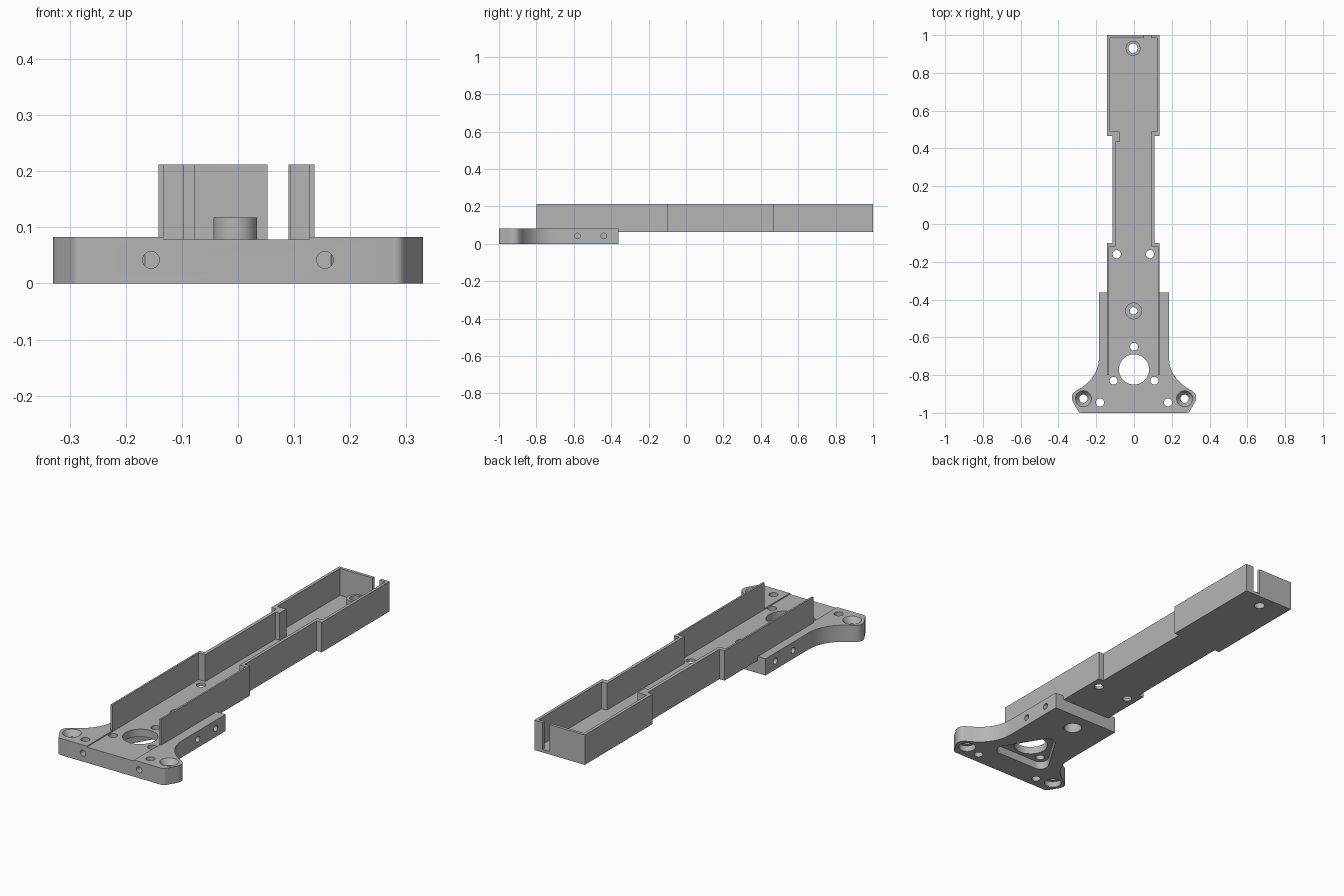
import bpy, bmesh, math
from mathutils import Vector, Matrix

cube = bpy.data.objects.get("Cube")
if cube:
    bpy.data.objects.remove(cube)

mat = bpy.data.materials.new("matte grey")
mat.use_nodes = True
GREY = (0.46, 0.46, 0.46, 1)
mat.diffuse_color = GREY
mat.node_tree.nodes["Principled BSDF"].inputs["Base Color"].default_value = GREY

FLOOR, TOP, PLATE_TOP, TRAY_BOTTOM = 0.078, 0.212, 0.083, 0.063
MID_X = -0.003


def add_object(name, bm):
    bmesh.ops.recalc_face_normals(bm, faces=bm.faces)
    mesh = bpy.data.meshes.new(name)
    bm.to_mesh(mesh)
    bm.free()
    obj = bpy.data.objects.new(name, mesh)
    bpy.context.collection.objects.link(obj)
    mesh.materials.append(mat)
    return obj


def prism(name, outline, z0, z1):
    bm = bmesh.new()
    face = bm.faces.new([bm.verts.new((x, y, z0)) for x, y in outline])
    new = bmesh.ops.extrude_face_region(bm, geom=[face])["geom"]
    verts = [v for v in new if isinstance(v, bmesh.types.BMVert)]
    bmesh.ops.translate(bm, verts=verts, vec=(0, 0, z1 - z0))
    return add_object(name, bm)


def cylinder(name, center, r_low, r_high, length, axis="Z", sides=40):
    bm = bmesh.new()
    bmesh.ops.create_cone(bm, cap_ends=True, segments=sides,
                          radius1=r_low, radius2=r_high, depth=length)
    turn = {"Z": Matrix(), "X": Matrix.Rotation(math.pi / 2, 4, "Y"),
            "Y": Matrix.Rotation(math.pi / 2, 4, "X")}[axis]
    bm.transform(Matrix.Translation(center) @ turn)
    return add_object(name, bm)


def bezier(a, b, c, steps):
    a, b, c = Vector(a), Vector(b), Vector(c)
    ts = [i / steps for i in range(steps + 1)]
    return [tuple(a * (1 - t) ** 2 + b * 2 * t * (1 - t) + c * t * t) for t in ts]


def combine(body, other, operation):
    mod = body.modifiers.new(other.name, "BOOLEAN")
    mod.operation, mod.solver, mod.object = operation, "EXACT", other
    helpers.append(other)
    other.hide_render = True


helpers = []

# Base plate with flared, rounded ears
side = bezier((0.28, -1), (0.292, -1), (0.298, -0.985), 4)
side += bezier((0.322, -0.945), (0.338, -0.915), (0.32, -0.895), 8)
side += bezier((0.308, -0.884), (0.185, -0.82), (0.185, -0.7), 14)
side += [(0.185, -0.362)]
body = prism("motor_arm", side + [(-x, y) for x, y in reversed(side)], 0, PLATE_TOP)

# Long tray, narrower in the middle
tray = [(0.136, -0.8), (0.136, -0.1), (0.108, -0.1), (0.108, 0.465),
        (0.136, 0.465), (0.136, 1)]
tray += [(2 * MID_X - x, y) for x, y in reversed(tray)]
combine(body, prism("tray", tray, TRAY_BOTTOM, TOP), "UNION")

# Hollow of the tray, running out over the plate to the front
hollow = [(0.127, -1.1), (0.127, -0.12), (0.093, -0.12), (0.093, 0.49),
          (0.122, 0.49), (0.122, 0.985), (-0.127, 0.985), (-0.127, 0.49),
          (-0.077, 0.49), (-0.077, 0.435), (-0.097, 0.435), (-0.097, -0.12),
          (-0.133, -0.12), (-0.133, -1.1)]
combine(body, prism("tray_hollow", hollow, FLOOR, 0.4), "DIFFERENCE")

# Cable slot in the end wall
slot = [(0.053, 0.95), (0.09, 0.95), (0.09, 1.1), (0.053, 1.1)]
combine(body, prism("cable_slot", slot, FLOOR, 0.4), "DIFFERENCE")

# Raised boss at the far end
boss = cylinder("end_boss", (-0.005, 0.93, 0.093), 0.039, 0.039, 0.05)
combine(body, boss, "UNION")

# Rounded triangular pocket under the motor opening
pocket = []
for (x, y), start in (((0.11, -0.83), -90), ((0, -0.65), 30), ((-0.11, -0.83), 150)):
    for i in range(9):
        a = math.radians(start + 15 * i)
        pocket.append((x + 0.04 * math.cos(a), y + 0.04 * math.sin(a)))
combine(body, prism("motor_pocket", pocket, -0.1, 0.04), "DIFFERENCE")

# Vertical through holes
holes = [(0, -0.77, 0.08), (0, -0.65, 0.021), (-0.002, -0.46, 0.02),
         (-0.005, 0.93, 0.025)]
for s in (-1, 1):
    holes += [(s * 0.108, -0.83, 0.021), (s * 0.18, -0.945, 0.021),
              (s * 0.088 - 0.003, -0.16, 0.022), (s * 0.268, -0.925, 0.022)]
for x, y, r in holes:
    combine(body, cylinder("through_hole", (x, y, 0), r, r, 1), "DIFFERENCE")

# Wide recesses of the middle screw hole
for z, length in ((0, 0.1), (0.12, 0.1)):
    combine(body, cylinder("screw_recess", (-0.002, -0.46, z), 0.042, 0.042, length),
            "DIFFERENCE")

# Ear countersinks, then horizontal screw holes
for s in (-1, 1):
    combine(body, cylinder("ear_countersink", (s * 0.268, -0.925, 0.07),
                           0.022, 0.044, 0.03), "DIFFERENCE")
    combine(body, cylinder("ear_recess", (s * 0.268, -0.925, 0),
                           0.04, 0.04, 0.06), "DIFFERENCE")
    combine(body, cylinder("front_screw_hole", (s * 0.155, -0.99, 0.042),
                           0.015, 0.015, 0.12, "Y", 24), "DIFFERENCE")
    for y in (-0.58, -0.44):
        combine(body, cylinder("side_screw_hole", (s * 0.185, y, 0.042),
                               0.015, 0.015, 0.14, "X", 24), "DIFFERENCE")

# Bake the cuts and drop the helpers
graph = bpy.context.evaluated_depsgraph_get()
graph.update()
result = bpy.data.meshes.new_from_object(body.evaluated_get(graph))
body.modifiers.clear()
body.data = result
result.materials.clear()
result.materials.append(mat)
for face in result.polygons:
    face.material_index = 0
for helper in helpers:
    bpy.data.objects.remove(helper)

# Smooth the curves, keep the edges crisp
bpy.ops.object.select_all(action="DESELECT")
body.select_set(True)
bpy.context.view_layer.objects.active = body
bpy.ops.object.shade_smooth_by_angle(angle=math.radians(30))
